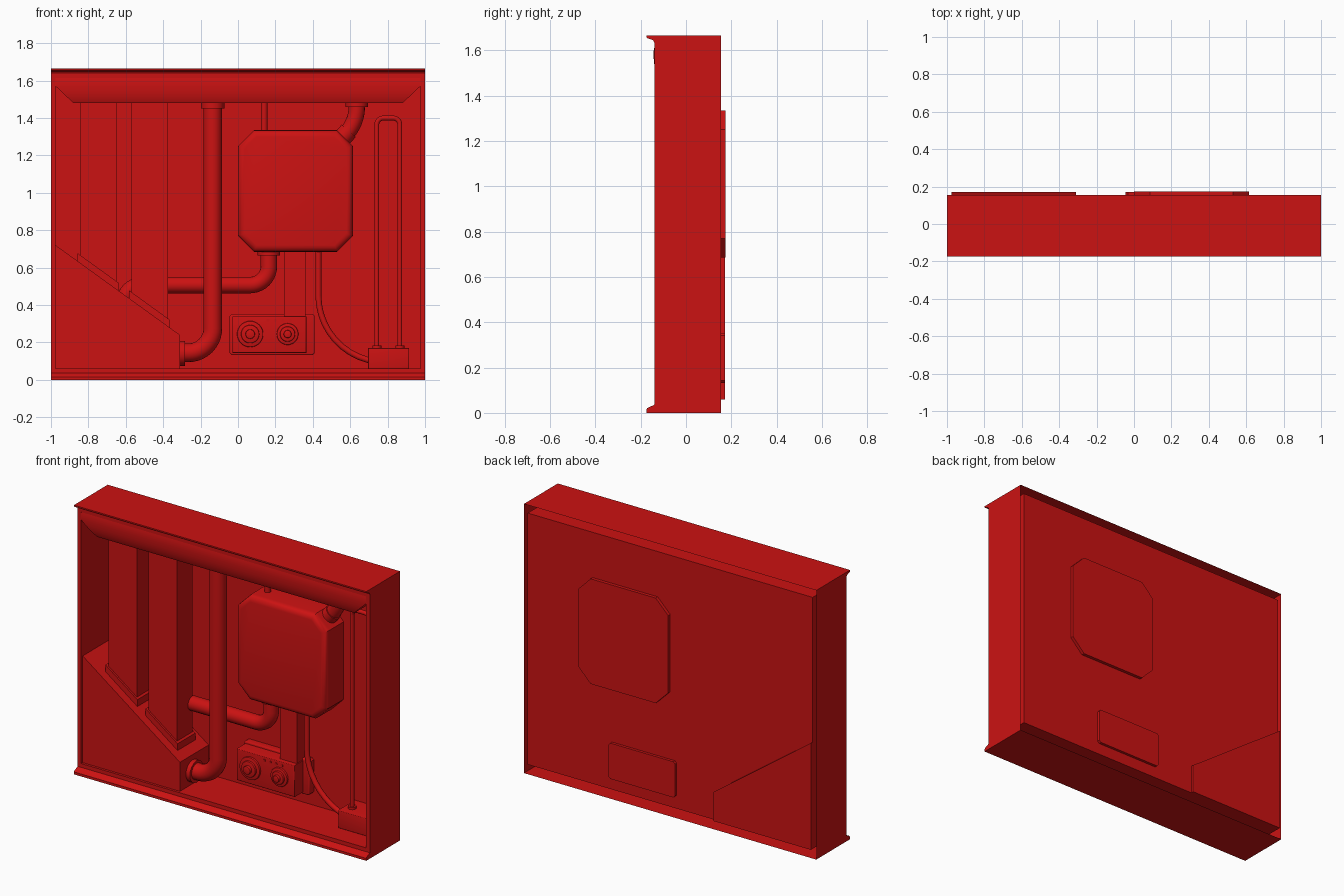
import bpy, bmesh, math
from mathutils import Vector

if "Cube" in bpy.data.objects:
    bpy.data.objects.remove(bpy.data.objects["Cube"])

RED = bpy.data.materials.new("red_paint")
RED.diffuse_color = (0.6, 0.006, 0.006, 1)
RED.use_nodes = True
RED.node_tree.nodes["Principled BSDF"].inputs["Base Color"].default_value = RED.diffuse_color


def finish(name, bm, smooth=35, normals=True):
    if normals:
        bmesh.ops.recalc_face_normals(bm, faces=bm.faces)
    me = bpy.data.meshes.new(name)
    bm.to_mesh(me)
    bm.free()
    return place(name, me, smooth)


def place(name, me, smooth=35):
    ob = bpy.data.objects.new(name, me)
    bpy.context.collection.objects.link(ob)
    me.materials.clear()
    me.materials.append(RED)
    bpy.ops.object.select_all(action='DESELECT')
    ob.select_set(True)
    bpy.context.view_layer.objects.active = ob
    bpy.ops.object.shade_smooth_by_angle(angle=math.radians(smooth))
    return ob


def prism(name, pts, y0, y1, bevel=0.0, seg=3):
    """Extrude an x-z outline from front y0 to back y1, rounding the front rim."""
    bm = bmesh.new()
    f = bm.faces.new([bm.verts.new((x, y0, z)) for x, z in pts])
    ext = bmesh.ops.extrude_face_region(bm, geom=[f], use_keep_orig=True)
    for v in ext['geom']:
        if isinstance(v, bmesh.types.BMVert):
            v.co.y = y1
    if bevel:
        rim = [e for e in bm.edges if all(abs(v.co.y - y0) < 1e-6 for v in e.verts)]
        bmesh.ops.bevel(bm, geom=rim, offset=bevel, segments=seg, profile=0.5, affect='EDGES')
    return finish(name, bm)


def box(name, x0, x1, y0, y1, z0, z1, bevel=0.0):
    return prism(name, [(x0, z0), (x1, z0), (x1, z1), (x0, z1)], y0, y1, bevel)


def octagon(x0, x1, z0, z1, c):
    return [(x0 + c, z0), (x1 - c, z0), (x1, z0 + c), (x1, z1 - c),
            (x1 - c, z1), (x0 + c, z1), (x0, z1 - c), (x0, z0 + c)]


def loft(name, rings, closed, cap):
    bm = bmesh.new()
    rows = [[bm.verts.new(p) for p in r] for r in rings]
    n = len(rows[0])
    for a, b in zip(rows, rows[1:]):
        for i in range(n if closed else n - 1):
            j = (i + 1) % n
            bm.faces.new((a[i], a[j], b[j], b[i]))
    for k in cap:
        bm.faces.new(rows[k])
    return finish(name, bm)


def pipe(name, pts, r, fillet, y):
    """Round tube along an x-z path with filleted corners."""
    p = [Vector((x, y, z)) for x, z in pts]
    path = [p[0]]
    for a, b, c in zip(p, p[1:], p[2:]):
        s = b + (a - b).normalized() * fillet
        e = b + (c - b).normalized() * fillet
        # quadratic weighted to stay close to a circular arc
        w = math.cos(((b - a).angle(c - b)) / 2)
        for i in range(11):
            t = i / 10
            k = ((1 - t) ** 2, 2 * t * (1 - t) * w, t * t)
            path.append((s * k[0] + b * k[1] + e * k[2]) / sum(k))
    path.append(p[-1])
    cu = bpy.data.curves.new(name, 'CURVE')
    cu.dimensions = '3D'
    cu.bevel_depth = r
    cu.bevel_resolution = 6
    cu.use_fill_caps = True
    sp = cu.splines.new('POLY')
    sp.points.add(len(path) - 1)
    for q, v in zip(sp.points, path):
        q.co = (*v, 1)
    tmp = bpy.data.objects.new(name + "_curve", cu)
    bpy.context.collection.objects.link(tmp)
    me = bpy.data.meshes.new_from_object(tmp.evaluated_get(bpy.context.evaluated_depsgraph_get()))
    bpy.data.objects.remove(tmp)
    return place(name, me, 40)


def disc(name, x, z, y0, y1, r, bevel=0.0):
    pts = [(x + r * math.cos(a * math.tau / 32), z + r * math.sin(a * math.tau / 32)) for a in range(32)]
    return prism(name, pts, y0, y1, bevel, 2)


# casing: outer walls, front rim, inner walls and back sheet; rim cavity open behind
def ring(hx, y, z0, z1):
    return [(-hx, y, z0), (hx, y, z0), (hx, y, z1), (-hx, y, z1)]


TOP = 1.665
loft("casing", [ring(1, .155, 0, TOP), ring(1, -.14, 0, TOP),
                ring(.975, -.14, .06, 1.615), ring(.975, .155, .06, 1.615)], True, [3])

# top and bottom lips
lips = {"top_lip": [(-.139, 1.632), (-.145, 1.645), (-.17, 1.653), (-.175, 1.657), (-.175, TOP), (-.139, TOP)],
        "bottom_lip": [(-.139, .037), (-.143, .034), (-.17, .022), (-.175, .015), (-.175, 0), (-.139, 0)]}
for name, prof in lips.items():
    loft(name, [[(s, y, z) for y, z in prof] for s in (-1, 1)], True, [0, 1])

# rounded hood with mitred ends
prof = [(.155, 1.615), (-.139, 1.615), (-.143, 1.595), (-.143, 1.57), (-.141, 1.545),
        (-.136, 1.52), (-.129, 1.498), (-.12, 1.48), (.155, 1.48)]
loft("hood", [[(s * (.975 - max(0, 1.57 - z) * 1.055), y, z) for y, z in prof] for s in (-1, 1)],
     True, [0, 1])

# hopper
prism("hopper", [(-.975, .06), (-.31, .06), (-.31, .24), (-.975, .72)], -.125, .172)


# flat ducts with sloped collars standing on the hopper
def slope(x):
    return .72 - .722 * (x + .975)


for i, (a, b) in enumerate([(-.845, -.65), (-.57, -.375)], 1):
    prism(f"duct_{i}", [(a, slope(a) - .02), (b, slope(b) - .02), (b, 1.485), (a, 1.485)], -.06, .09)
    a, b = a - .012, b + .012
    prism(f"duct_collar_{i}", [(a, slope(a) - .02), (b, slope(b) - .02), (b, slope(b) + .042),
                               (a, slope(a) + .042)], -.072, .102)

# large pipes and their collars
pipe("drop_pipe", [(-.135, 1.485), (-.135, .145), (-.32, .145)], .05, .13, 0)
pipe("drop_pipe_top_collar", [(-.135, 1.45), (-.135, 1.484)], .062, 0, 0)
pipe("drop_pipe_side_collar", [(-.315, .142), (-.283, .142)], .067, 0, 0)
pipe("cross_pipe", [(-.61, .35), (-.61, .507), (.165, .507), (.165, .7)], .044, .1, .09)
pipe("cross_pipe_collar", [(.165, .665), (.165, .7)], .06, 0, .09)
pipe("flue_pipe", [(.635, 1.485), (.635, 1.38), (.52, 1.25)], .044, .08, .09)
pipe("flue_top_collar", [(.635, 1.458), (.635, 1.484)], .06, 0, .09)
pipe("flue_low_collar", [(.53, 1.262), (.592, 1.332)], .05, 0, .09)
pipe("thin_pipe", [(.14, 1.3), (.14, 1.485)], .018, 0, .09)

# boiler tank
prism("boiler", octagon(0, .615, .685, 1.335, .085), -.02, .175, .035, 4)

# control unit and the duct feeding it
box("cable_duct", .245, .36, .06, .15, .3, .7)
prism("control_backplate", octagon(-.045, .41, .132, .353, .012), .115, .172, .008)
box("control_box", -.03, .365, .03, .15, .145, .34, .006)
for i, (x, r) in enumerate([(.065, .07), (.265, .058)], 1):
    disc(f"dial_ring_{i}", x, .245, .018, .04, r, .006)
    disc(f"dial_{i}", x, .245, .005, .03, r * .7, .006)
    disc(f"dial_hub_{i}", x, .245, -.012, .02, r * .36, .005)
for i in range(4):
    disc(f"indicator_{i + 1}", .16 + .04 * i, .318, .025, .035, .008)

# flexible hose from boiler to base box
pipe("hose", [(.43, .7), (.43, .14), (.76, .095)], .016, .31, .06)

# base box with upright looped tube
box("base_box", .695, .915, -.015, .15, .06, .17, .006)
pipe("loop_tube", [(.742, .15), (.742, 1.4), (.865, 1.4), (.865, .15)], .013, .035, .055)
for i, x in enumerate((.742, .865), 1):
    pipe(f"loop_collar_{i}", [(x, .165), (x, .183)], .024, 0, .055)
